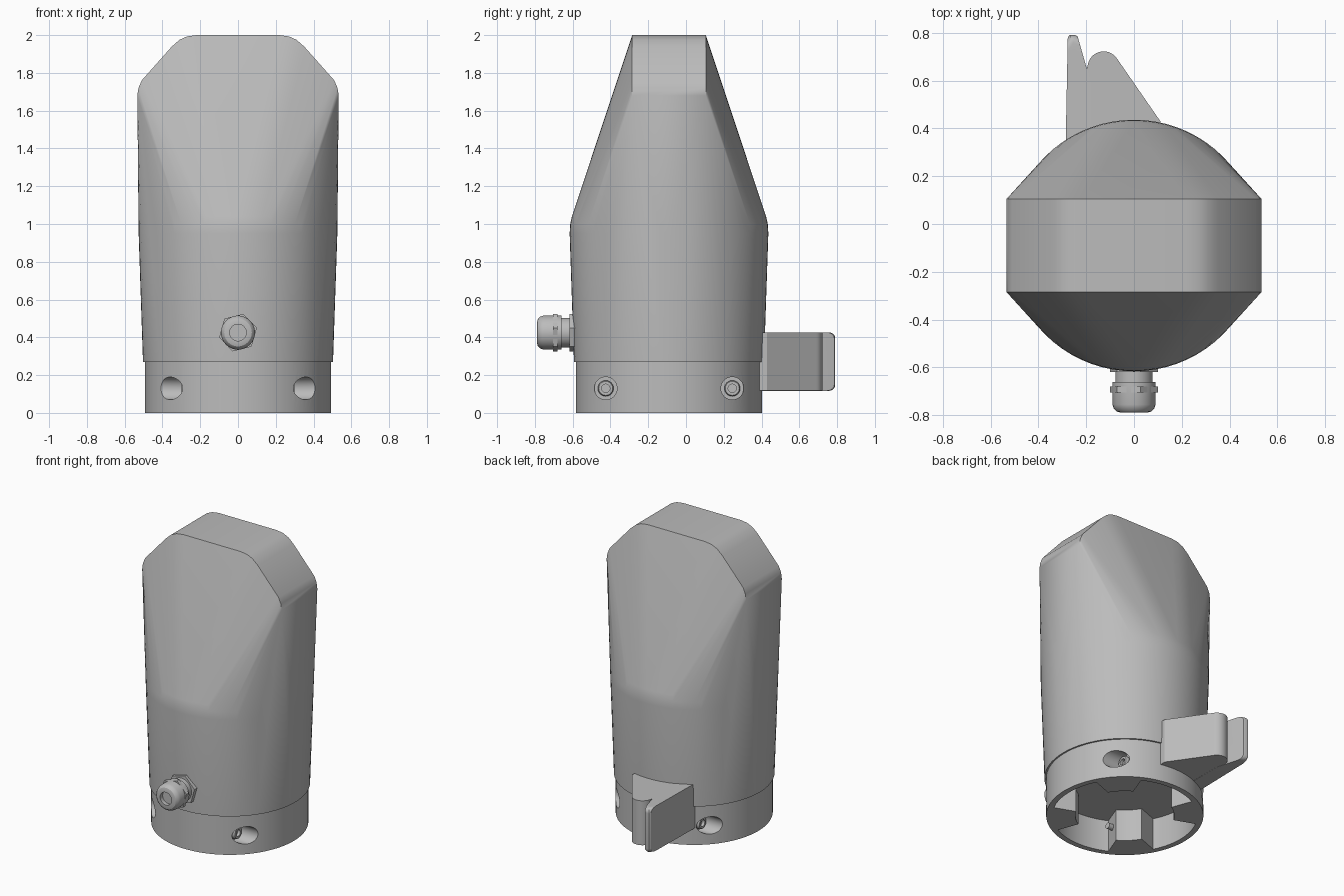
import bpy, bmesh, math
from mathutils import Matrix, Vector

if "Cube" in bpy.data.objects:
    bpy.data.objects.remove(bpy.data.objects["Cube"])

CY = -0.09  # housing axis

grey = bpy.data.materials.new("plain grey")
grey.use_nodes = True
COLOUR = (0.5, 0.5, 0.5, 1)
grey.diffuse_color = COLOUR
grey.node_tree.nodes["Principled BSDF"].inputs["Base Color"].default_value = COLOUR


def finish(name, bm, angle=30):
    bmesh.ops.recalc_face_normals(bm, faces=bm.faces)
    mesh = bpy.data.meshes.new(name)
    bm.to_mesh(mesh)
    bm.free()
    mesh.materials.append(grey)
    ob = bpy.data.objects.new(name, mesh)
    bpy.context.collection.objects.link(ob)
    shade(ob, angle)
    return ob


def shade(ob, angle=30):
    bpy.ops.object.select_all(action='DESELECT')
    ob.select_set(True)
    bpy.context.view_layer.objects.active = ob
    bpy.ops.object.shade_smooth_by_angle(angle=math.radians(angle))


def circle(r, n, turn=0.0):
    return [(r * math.cos(turn + math.tau * i / n), r * math.sin(turn + math.tau * i / n))
            for i in range(n)]


def add_prism(bm, points, low, high, matrix=Matrix()):
    """Extrude a 2D outline along local z."""
    rings = [[bm.verts.new(matrix @ Vector((x, y, z))) for x, y in points] for z in (low, high)]
    bm.faces.new(rings[0][::-1])
    bm.faces.new(rings[1])
    for i in range(len(points)):
        j = (i + 1) % len(points)
        bm.faces.new((rings[0][i], rings[0][j], rings[1][j], rings[1][i]))


def add_lathe(bm, profile, matrix, n=40):
    """Revolve (radius, height) pairs about local z; end radii of 0 close the shape."""
    rings = []
    for r, z in profile:
        pts = circle(r, n) if r else [(0, 0)]
        rings.append([bm.verts.new(matrix @ Vector((x, y, z))) for x, y in pts])
    for a, b in zip(rings, rings[1:]):
        for i in range(n):
            j = (i + 1) % n
            quad = [a[i % len(a)], a[j % len(a)], b[j % len(b)], b[i % len(b)]]
            bm.faces.new(list(dict.fromkeys(quad)))


def cut(ob, cutter):
    mod = ob.modifiers.new("cut", 'BOOLEAN')
    mod.operation, mod.solver, mod.object = 'DIFFERENCE', 'EXACT', cutter
    bpy.context.view_layer.update()
    result = ob.evaluated_get(bpy.context.evaluated_depsgraph_get())
    mesh = bpy.data.meshes.new_from_object(result)
    ob.modifiers.clear()
    ob.data = mesh
    bpy.data.objects.remove(cutter)
    shade(ob)


# Housing: round column stretched up to a chamfered flat slab
bm = bmesh.new()
for r, z in ((0.503, 0.27), (0.524, 0.9), (0.526, 0.95), (0.523, 1.0), (0.514, 1.04)):
    for x, y in circle(r, 72):
        bm.verts.new((x, y + CY, z))
shoulder = ((0.531, 1.64), (0.533, 1.68), (0.527, 1.72), (0.51, 1.76), (0.35, 1.94),
            (0.31, 1.975), (0.27, 1.993), (0.22, 2.0))
for x, z in shoulder:
    for sx in (-x, x):
        for y in (-0.195, 0.195):
            bm.verts.new((sx, y + CY, z))
hull = bmesh.ops.convex_hull(bm, input=bm.verts)
loose = [v for v in bm.verts if not v.link_faces]
bmesh.ops.delete(bm, geom=loose, context='VERTS')
finish("housing", bm, 25)

# Base ring, hollowed from below leaving four bosses
bm = bmesh.new()
centre = Matrix.Translation((0, CY, 0))
add_prism(bm, circle(0.492, 96), 0, 0.272, centre)
base = finish("base_ring", bm)

bm = bmesh.new()
outline = []
for i in range(120):
    a = math.tau * i / 120
    off = abs((math.degrees(a) % 90) - 45)
    r = 0.31 if off < 16 else 0.455
    outline.append((r * math.cos(a), r * math.sin(a)))
add_prism(bm, outline, -0.1, 0.22, centre)
cut(base, finish("hollow_cutter", bm))

# Sideways counterbores and their socket screws
bm = bmesh.new()
screws = bmesh.new()
for sx in (-1, 1):
    for sy in (-1, 1):
        m = (Matrix.Translation((0, CY + sy * 0.335, 0.13))
             @ Matrix.Rotation(sx * math.pi / 2, 4, 'Y'))
        add_prism(bm, circle(0.06, 40), 0.265, 0.6, m)
        add_lathe(screws, ((0, 0.14), (0.02, 0.14), (0.02, 0.26), (0.042, 0.26), (0.042, 0.292),
                           (0.037, 0.3), (0.022, 0.3), (0.022, 0.28), (0, 0.28)), m, 24)
cut(base, finish("counterbore_cutter", bm))
finish("screws", screws)

# Cable gland on the front, pointing to -y
gland = Matrix.Translation((0, 0, 0.425)) @ Matrix.Rotation(math.pi / 2, 4, 'X')
bm = bmesh.new()
add_lathe(bm, ((0, 0.5), (0.078, 0.5), (0.078, 0.66), (0.09, 0.66), (0.09, 0.755), (0.084, 0.773),
               (0.073, 0.784), (0.058, 0.788), (0.044, 0.788), (0.044, 0.76), (0, 0.76)), gland)
finish("cable_gland", bm)
bm = bmesh.new()
add_prism(bm, circle(0.103, 6, 0.25), 0.68, 0.705, gland)
add_prism(bm, circle(0.103, 6, 0.25), 0.58, 0.618, gland)
finish("gland_nuts", bm)

# Rear bracket: wedge block with a rounded nose
bm = bmesh.new()
nose = [(-0.127 + 0.067 * math.cos(a), 0.655 + 0.067 * math.sin(a))
        for a in (math.radians(30 + 10 * i) for i in range(15))]
add_prism(bm, [(-0.285, 0.3), (0.11, 0.3), (0.11, 0.43)] + nose + [(-0.2, 0.64), (-0.28, 0.62)],
          0.118, 0.425)
finish("bracket_block", bm)

# Rear bracket: tapered tab with rounded end corners
bm = bmesh.new()
add_prism(bm, [(-0.286, 0.32), (-0.18, 0.32), (-0.18, 0.59), (-0.236, 0.785), (-0.246, 0.79),
               (-0.27, 0.79), (-0.277, 0.78)], 0.117, 0.426)
corners = [e for e in bm.edges if all(v.co.y > 0.77 for v in e.verts)
           and abs(e.verts[0].co.z - e.verts[1].co.z) < 0.01]
bmesh.ops.bevel(bm, geom=corners, offset=0.07, offset_type='OFFSET', segments=8, profile=0.5,
                affect='EDGES', clamp_overlap=True)
finish("bracket_tab", bm)
